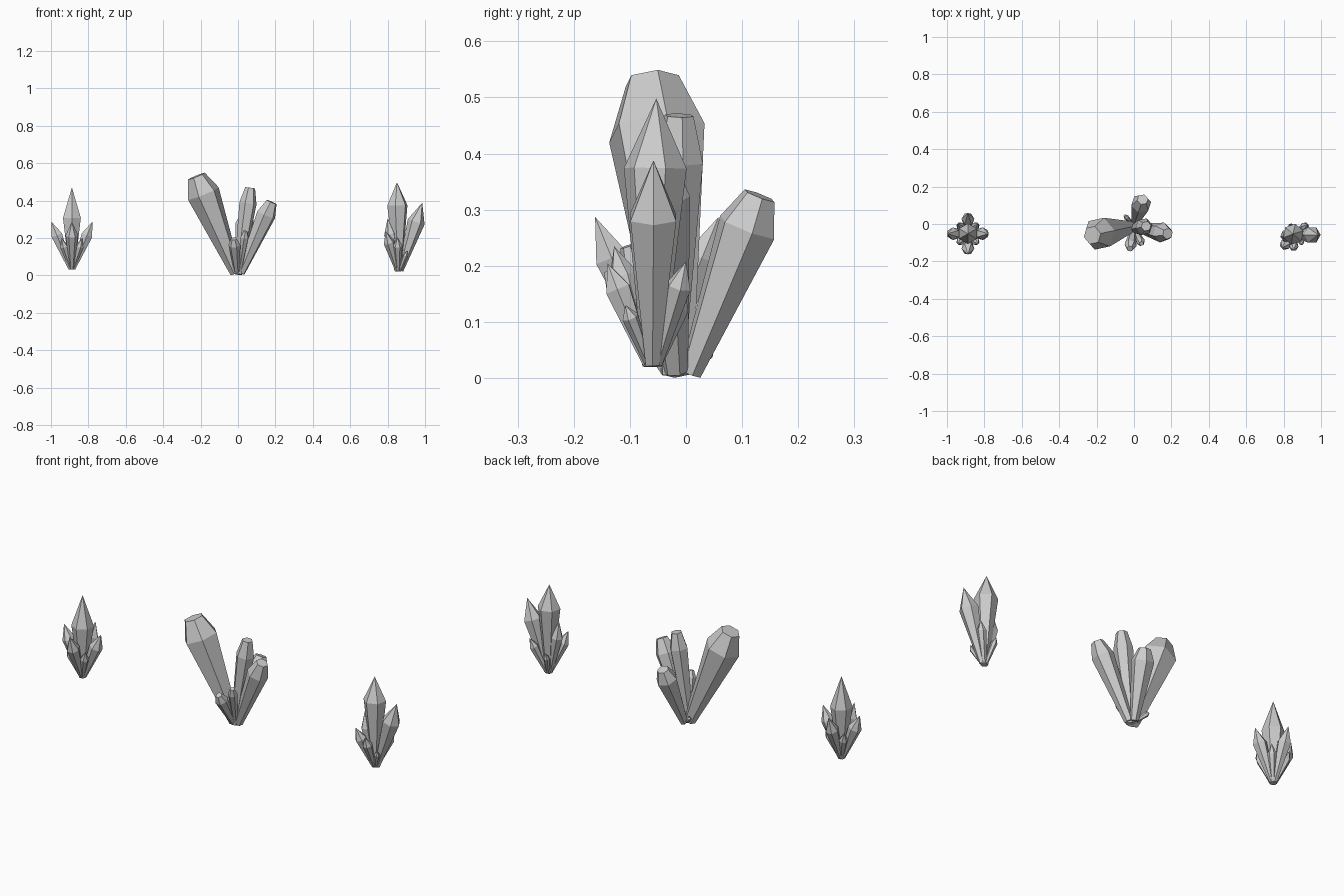
import bpy, bmesh, math
from mathutils import Vector


def crystal(bm, base, tip, shoulder, r_base, r_mid, r_cap=0.0, turn=0.0, sides=6):
    """Tapered prism that widens to a shoulder, then closes to a point or a flat cap."""
    base, tip = Vector(base), Vector(tip)
    quat = (tip - base).to_track_quat('Z', 'Y')

    def ring(t, r):
        c = base.lerp(tip, t)
        return [bm.verts.new(c + quat @ Vector((r * math.cos(a), r * math.sin(a), 0)))
                for a in (turn + 2 * math.pi * i / sides for i in range(sides))]

    low, mid = ring(0, r_base), ring(shoulder, r_mid)
    bm.faces.new(low[::-1])
    top = ring(1, r_cap) if r_cap else None
    peak = None if top else bm.verts.new(tip)
    for i in range(sides):
        j = (i + 1) % sides
        bm.faces.new((low[i], low[j], mid[j], mid[i]))
        if top:
            bm.faces.new((mid[i], mid[j], top[j], top[i]))
        else:
            bm.faces.new((mid[i], mid[j], peak))
    if top:
        bm.faces.new(top)


def cluster(name, crystals):
    bm = bmesh.new()
    for c in crystals:
        crystal(bm, *c)
    mesh = bpy.data.meshes.new(name)
    bm.to_mesh(mesh)
    bm.free()
    bpy.context.collection.objects.link(bpy.data.objects.new(name, mesh))


T = math.pi / 6

# Left cluster: one upright spire, four leaning crystals, four small diagonal ones
cx, cy = -0.888, -0.052
left = [((cx, cy, 0.03), (cx, cy, 0.47), 0.63, 0.017, 0.055, 0, T)]
for k in range(4):
    a = k * math.pi / 2
    d, e = math.cos(a), math.sin(a)
    left.append(((cx + 0.008 * d, cy + 0.008 * e, 0.035),
                 (cx + 0.11 * d, cy + 0.11 * e, 0.287), 0.71, 0.012, 0.034))
    a += math.pi / 4
    d, e = math.cos(a), math.sin(a)
    left.append(((cx + 0.008 * d, cy + 0.008 * e, 0.035),
                 (cx + 0.078 * d, cy + 0.078 * e, 0.2), 0.72, 0.009, 0.022))
cluster("left_pointed_cluster", left)

# Middle cluster: thick blunt crystals with flat caps
cluster("middle_blunt_cluster", [
    ((-0.012, -0.015, 0.012), (-0.223, -0.06, 0.53), 0.82, 0.03, 0.09, 0.05, T),
    ((0.0, -0.025, 0.007), (0.065, -0.012, 0.468), 0.82, 0.022, 0.047, 0.027, T),
    ((0.015, -0.018, 0.012), (0.18, -0.052, 0.392), 0.82, 0.022, 0.054, 0.03),
    ((0.005, 0.008, 0.008), (0.046, 0.131, 0.325), 0.82, 0.02, 0.055, 0.03, T),
    ((-0.005, -0.03, 0.01), (-0.022, -0.132, 0.195), 0.82, 0.014, 0.032, 0.017),
    ((0.006, -0.03, 0.01), (0.04, -0.105, 0.235), 0.85, 0.01, 0.024, 0.012),
    ((-0.01, 0.005, 0.012), (-0.05, 0.045, 0.055), 0.8, 0.007, 0.014, 0.007),
])

# Right cluster: two tall pointed crystals with smaller ones around the foot
cluster("right_pointed_cluster", [
    ((0.858, -0.06, 0.02), (0.85, -0.053, 0.498), 0.74, 0.018, 0.057, 0, T),
    ((0.87, -0.06, 0.025), (0.985, -0.058, 0.388), 0.72, 0.014, 0.047, 0, T),
    ((0.85, -0.06, 0.025), (0.80, -0.065, 0.305), 0.70, 0.012, 0.034, 0, T),
    ((0.852, -0.066, 0.025), (0.79, -0.128, 0.235), 0.72, 0.011, 0.03),
    ((0.857, -0.068, 0.025), (0.853, -0.14, 0.205), 0.74, 0.01, 0.025),
    ((0.865, -0.066, 0.025), (0.905, -0.108, 0.13), 0.8, 0.008, 0.015),
    ((0.865, -0.052, 0.025), (0.93, 0.0, 0.208), 0.76, 0.01, 0.023),
    ((0.855, -0.05, 0.025), (0.835, 0.0, 0.15), 0.78, 0.008, 0.016),
])
